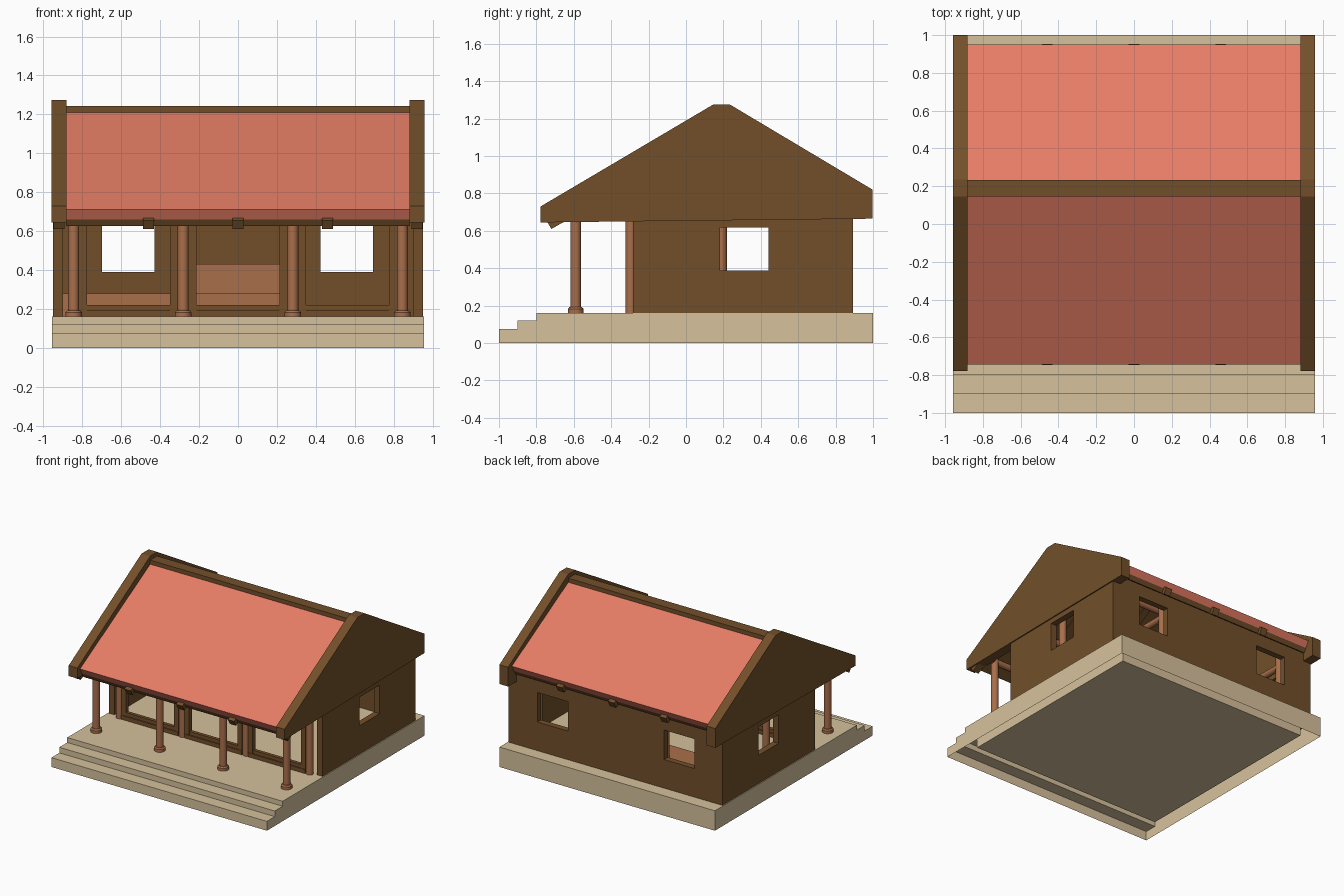
import bpy, bmesh
from mathutils import Vector

if "Cube" in bpy.data.objects:
    bpy.data.objects.remove(bpy.data.objects["Cube"])


def material(name, r, g, b):
    m = bpy.data.materials.new(name)
    m.diffuse_color = [(c / 255) ** 2.2 for c in (r, g, b)] + [1]
    m.use_nodes = True
    m.node_tree.nodes["Principled BSDF"].inputs["Base Color"].default_value = m.diffuse_color
    return m


STONE = material("stone", 213, 192, 155)
WOOD = material("dark_wood", 114, 80, 46)
POST = material("post_wood", 168, 110, 76)
TILE = material("roof_red", 229, 124, 101)


def finish(name, bm, mat):
    bmesh.ops.recalc_face_normals(bm, faces=bm.faces)
    me = bpy.data.meshes.new(name)
    bm.to_mesh(me)
    bm.free()
    me.materials.append(mat)
    ob = bpy.data.objects.new(name, me)
    bpy.context.collection.objects.link(ob)
    return ob


def prism(name, points, depth, mat):
    """Sweep a planar polygon of 3D points along the depth vector."""
    bm = bmesh.new()
    face = bm.faces.new([bm.verts.new(p) for p in points])
    top = bmesh.ops.extrude_face_region(bm, geom=[face])["geom"]
    bm.faces.new([bm.verts.new(p) for p in points]) if not face.is_valid else None
    bmesh.ops.translate(bm, verts=[v for v in top if isinstance(v, bmesh.types.BMVert)],
                        vec=Vector(depth))
    return finish(name, bm, mat)


def side_prism(name, yz, x0, x1, mat):
    return prism(name, [(x0, y, z) for y, z in yz], (x1 - x0, 0, 0), mat)


def box(name, x0, x1, y0, y1, z0, z1, mat):
    return side_prism(name, [(y0, z0), (y1, z0), (y1, z1), (y0, z1)], x0, x1, mat)


def rod(name, p, q, r, mat, r2=None, sides=16):
    p, q = Vector(p), Vector(q)
    bm = bmesh.new()
    bmesh.ops.create_cone(bm, cap_ends=True, segments=sides, radius1=r,
                          radius2=r if r2 is None else r2, depth=(q - p).length)
    bm.transform((q - p).to_track_quat('Z', 'Y').to_matrix().to_4x4())
    bmesh.ops.translate(bm, verts=bm.verts, vec=(p + q) / 2)
    ob = finish(name, bm, mat)
    for f in ob.data.polygons:
        f.use_smooth = len(f.vertices) == 4
    return ob


# Stepped plinth shell, open underneath, around an inset floor slab
FLOOR = 0.16
plinth = side_prism("stepped_plinth", [(-1, 0), (-1, .075), (-.9, .075), (-.9, .12),
                    (-.8, .12), (-.8, FLOOR), (1, FLOOR), (1, 0)], -.957, .957, STONE)
bm = bmesh.new()
bm.from_mesh(plinth.data)
bmesh.ops.delete(bm, geom=[f for f in bm.faces if f.calc_center_median().z < .001],
                 context='FACES')
bm.to_mesh(plinth.data)
bm.free()
box("floor_slab", -.855, .855, -.78, .89, .02, .157, STONE)

# U-shaped wall with window openings
outline = [(-.95, -.283), (-.95, .893), (.95, .893), (.95, -.283),
           (.9, -.283), (.9, .845), (-.9, .845), (-.9, -.283)]
walls = prism("walls", [(x, y, FLOOR) for x, y in outline], (0, 0, .57), WOOD)
cutters = [box("side_window_cutter", -1.1, 1.1, .182, .44, .388, .617, WOOD)]
for c in (-.565, .56):
    cutters.append(box("back_window_cutter", c - .135, c + .135, .7, 1, .39, .627, WOOD))
for cutter in cutters:
    cutter.hide_render = True
    mod = walls.modifiers.new("window", 'BOOLEAN')
    mod.object = cutter
    mod.operation = 'DIFFERENCE'
    mod.solver = 'EXACT'
    bpy.context.view_layer.objects.active = walls
    bpy.ops.object.modifier_apply(modifier=mod.name)
    bpy.data.objects.remove(cutter)

# Solid gable ends rising above the roof
gable = [(-.778, .645), (-.778, .73), (.145, 1.275), (.235, 1.275),
         (.998, .82), (.998, .665)]
for s in (-1, 1):
    side_prism("gable_end", gable, s * .882, s * .959, WOOD)

# Roof slopes over a wooden deck, ends cut square to the slope, and ridge beam
RIDGE = 0.19
side_prism("front_roof", [(-.745, .71), (RIDGE, 1.235), (RIDGE, 1.177), (-.717, .66)],
           -.885, .885, TILE)
side_prism("back_roof", [(.95, .81), (RIDGE, 1.235), (RIDGE, 1.177), (.922, .76)],
           -.885, .885, TILE)
side_prism("roof_deck", [(-.717, .66), (RIDGE, 1.177), (.922, .76), (.903, .727),
                         (RIDGE, 1.133), (-.698, .627)], -.885, .885, WOOD)
box("ridge_beam", -.885, .885, .146, .234, 1.13, 1.243, WOOD)

# Rafters with square-cut ends showing below the eaves
rafter = [(-.72, .61), (-.746, .655), (RIDGE, 1.17), (.953, .758), (.927, .71),
          (RIDGE, 1.122)]
for x in (-.92, -.46, 0, .46, .92):
    side_prism("rafter", rafter, x - .028, x + .028, WOOD)

# Four rows of round posts with purlins on top; the porch row has feet
COLUMNS = (-.845, -.282, .282, .845)
for y, top in ((-.59, .69), (-.295, .85), (RIDGE, 1.12), (.66, .84)):
    for x in COLUMNS:
        rod("post", (x, y, FLOOR), (x, y, top), .028, POST)
        if y < -.5:
            rod("post_foot", (x, y, FLOOR), (x, y, FLOOR + .022), .042, POST)
            rod("post_foot_bevel", (x, y, FLOOR + .022), (x, y, FLOOR + .032),
                .042, POST, .034)
    rod("purlin", (-.88, y, top - .02), (.88, y, top - .02), .025, POST)
for x in COLUMNS:
    rod("tie_beam", (x, -.295, .7), (x, .66, .7), .025, POST)

# Open door frames between the second row of posts
for a, b in zip(COLUMNS, COLUMNS[1:]):
    l, r = a + .028, b - .028
    for x in (l, r - .04):
        box("door_jamb", x, x + .04, -.313, -.277, FLOOR, .7, WOOD)
    box("door_sill", l, r, -.317, -.273, FLOOR, .192, WOOD)
    box("door_bottom_rail", l, r, -.309, -.281, .192, .22, WOOD)
    box("door_lintel", l, r, -.313, -.277, .65, .7, WOOD)

# Low sleeping bench and cabinet along the back wall
box("bench", -.9, .28, .47, .845, FLOOR, .28, POST)
box("cabinet", -.22, .22, .66, .845, .28, .43, POST)
